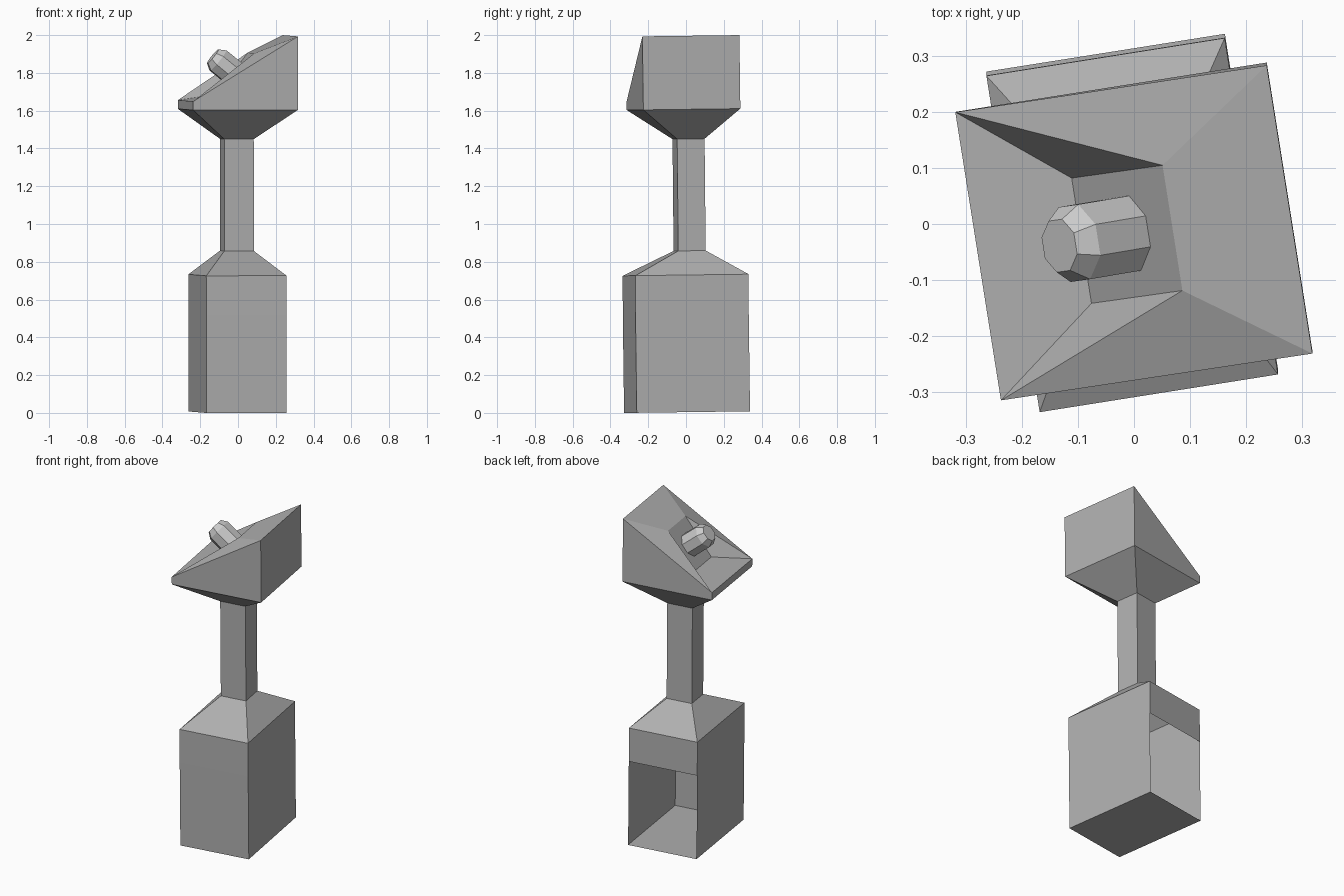
import bpy, bmesh, math
from mathutils import Matrix, Vector

if "Cube" in bpy.data.objects:
    bpy.data.objects.remove(bpy.data.objects["Cube"])

# The whole stand is turned about z and leans very slightly
POSE = Matrix.Rotation(math.radians(0.75), 4, 'X') @ Matrix.Rotation(math.radians(9), 4, 'Z')

# Mid-grey body; the knob stays the default lighter grey
body_grey = bpy.data.materials.new("body_grey")
body_grey.diffuse_color = (0.43, 0.43, 0.43, 1)
body_grey.use_nodes = True
body_grey.node_tree.nodes["Principled BSDF"].inputs["Base Color"].default_value = body_grey.diffuse_color


def rect(cx, cy, w, d, z_left, z_right=None):
    """Counter-clockwise ring: front-left, front-right, back-right, back-left."""
    zr = z_left if z_right is None else z_right
    return [Vector((cx - w / 2, cy - d / 2, z_left)), Vector((cx + w / 2, cy - d / 2, zr)),
            Vector((cx + w / 2, cy + d / 2, zr)), Vector((cx - w / 2, cy + d / 2, z_left))]


def loft(name, rings, material=None, bottom=False, top=False, skip=(), folds=()):
    """Skin successive rings; skip = (ring, side) left open, folds = sides split on a diagonal."""
    bm = bmesh.new()
    rows = [[bm.verts.new(p) for p in ring] for ring in rings]
    n = len(rows[0])
    for r, (a, b) in enumerate(zip(rows, rows[1:])):
        for i in range(n):
            j = (i + 1) % n
            if (r, i) in skip:
                continue
            if (r, i) in folds:
                # diagonal runs from the low outer corner to the high inner corner
                if i == 0:
                    bm.faces.new((a[i], a[j], b[j]))
                    bm.faces.new((a[i], b[j], b[i]))
                else:
                    bm.faces.new((a[i], a[j], b[i]))
                    bm.faces.new((a[j], b[j], b[i]))
            else:
                bm.faces.new((a[i], a[j], b[j], b[i]))
    if bottom:
        bm.faces.new(rows[0][::-1])
    if top:
        bm.faces.new(rows[-1])
    mesh = bpy.data.meshes.new(name)
    bm.to_mesh(mesh)
    bm.free()
    if material:
        mesh.materials.append(material)
    ob = bpy.data.objects.new(name, mesh)
    bpy.context.collection.objects.link(ob)
    ob.matrix_world = POSE
    return ob


neck_low = rect(-0.001, 0.031, 0.158, 0.147, 0.858)
neck_high = rect(-0.001, 0.033, 0.158, 0.147, 1.45)

# Hollow pedestal with an open lower back and tapered shoulders
loft("pedestal", [rect(-0.002, 0.006, 0.43, 0.607, 0.004),
                  rect(-0.002, 0.006, 0.43, 0.607, 0.522),
                  rect(-0.002, 0.008, 0.43, 0.607, 0.73), neck_low],
     body_grey, bottom=True, skip={(0, 2)})

# Square neck
loft("neck", [neck_low, neck_high], body_grey)

# Wedge head: flare, sloped rim, and a recessed steeper panel
loft("head", [neck_high, rect(0.001, 0.008, 0.562, 0.52, 1.607),
              rect(0.001, 0.008, 0.562, 0.52, 1.653, 1.996),
              rect(-0.0115, 0.007, 0.164, 0.226, 1.685, 1.905)],
     body_grey, top=True, folds={(2, 0), (2, 2)})

# Eight-sided chamfered knob standing square on the panel
slope = math.atan2(0.21, 0.17)
axis = Vector((-math.sin(slope), 0, math.cos(slope)))
side_u = Vector((math.cos(slope), 0, math.sin(slope)))
side_v = Vector((0, 1, 0))
centre = Vector((-0.0115, 0.007, 1.79))
knob_rings = []
for height, radius in ((0, 0.073), (0.122, 0.073), (0.157, 0.05)):
    knob_rings.append([centre + axis * height
                       + side_u * radius * math.cos((k + 0.5) * math.pi / 4)
                       + side_v * radius * math.sin((k + 0.5) * math.pi / 4)
                       for k in range(8)])
loft("knob", knob_rings, bottom=True, top=True)
